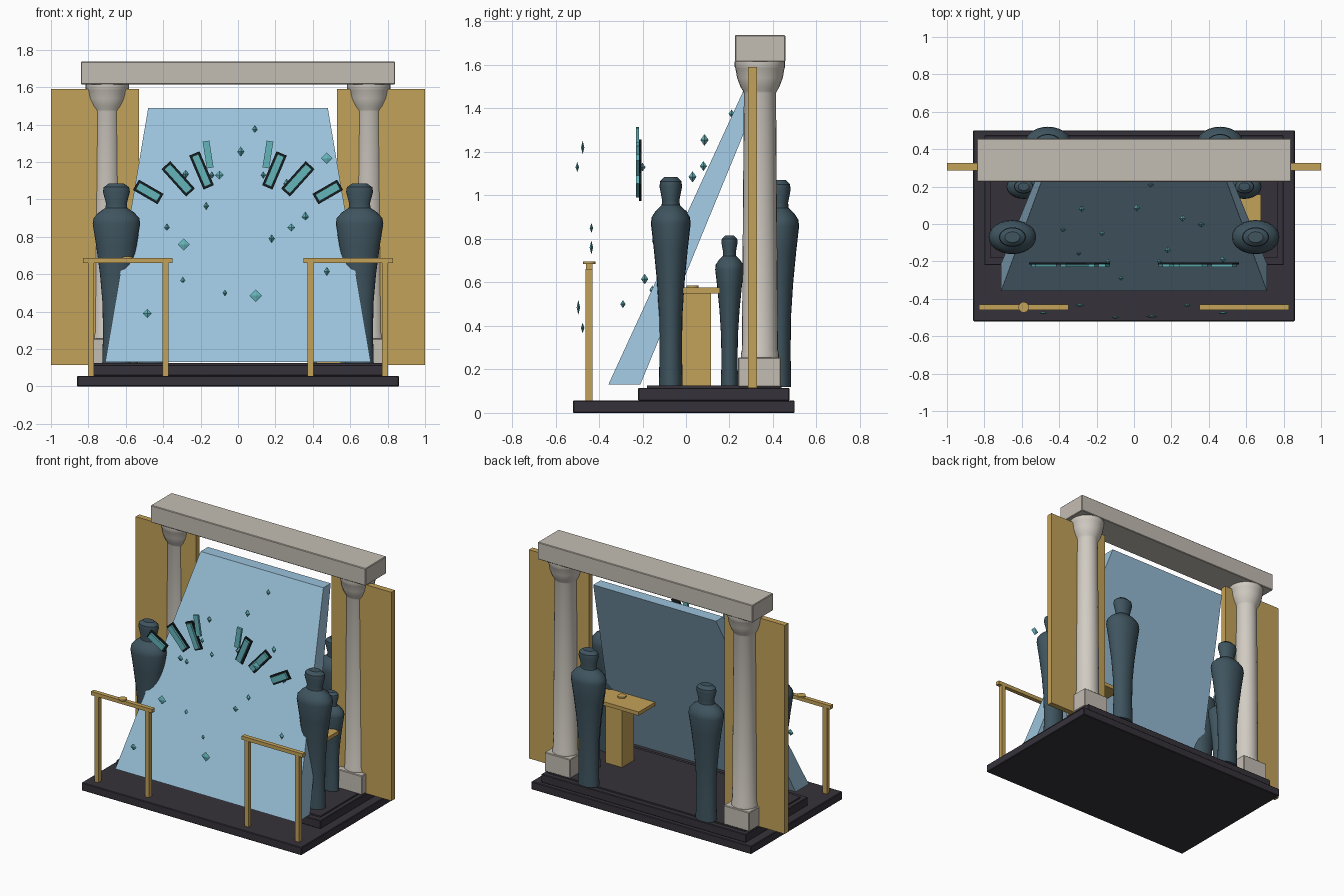
import bpy, bmesh, math
from mathutils import Matrix, Vector

if "Cube" in bpy.data.objects:
    bpy.data.objects.remove(bpy.data.objects["Cube"], do_unlink=True)


def material(name, rgb):
    m = bpy.data.materials.new(name)
    m.use_nodes = True
    m.diffuse_color = (*rgb, 1)
    m.node_tree.nodes["Principled BSDF"].inputs["Base Color"].default_value = (*rgb, 1)
    return m


STAGE = material("dark stage", (0.036, 0.032, 0.042))
GOLD = material("gold", (0.55, 0.36, 0.1))
STONE = material("grey stone", (0.55, 0.51, 0.45))
MARBLE = material("pale column stone", (0.64, 0.6, 0.54))
SHEET = material("pale blue", (0.33, 0.54, 0.71))
CLOAK = material("slate blue", (0.05, 0.09, 0.115))
TEAL = material("teal crystal", (0.13, 0.46, 0.5))
BLACK = material("black backing", (0.008, 0.012, 0.014))


def finish(name, bm, mat, smooth=False):
    bmesh.ops.recalc_face_normals(bm, faces=bm.faces)
    mesh = bpy.data.meshes.new(name)
    bm.to_mesh(mesh)
    bm.free()
    mesh.materials.append(mat)
    ob = bpy.data.objects.new(name, mesh)
    bpy.context.collection.objects.link(ob)
    if smooth:
        bpy.ops.object.select_all(action="DESELECT")
        ob.select_set(True)
        bpy.context.view_layer.objects.active = ob
        bpy.ops.object.shade_smooth_by_angle(angle=math.radians(35))
    return ob


def box(name, x, y, z, mat, bevel=0.0):
    """Box from (min, max) ranges."""
    bm = bmesh.new()
    size = [r[1] - r[0] for r in (x, y, z)]
    mid = [sum(r) / 2 for r in (x, y, z)]
    bmesh.ops.create_cube(bm, size=1, matrix=Matrix.Translation(mid) @ Matrix.Diagonal((*size, 1)))
    if bevel:
        bmesh.ops.bevel(bm, geom=bm.edges[:], offset=bevel, segments=1, affect="EDGES")
    return finish(name, bm, mat)


def lathe(name, profile, centre, mat, depth=1.0, scale=1.0, sides=24):
    """Turned solid from (radius, height) points, squashed in y by depth."""
    bm = bmesh.new()
    rings = []
    for r, z in profile:
        rings.append([bm.verts.new((centre[0] + r * scale * math.cos(a),
                                    centre[1] + r * scale * depth * math.sin(a),
                                    centre[2] + z * scale))
                      for a in (math.tau * i / sides for i in range(sides))])
    for low, high in zip(rings, rings[1:]):
        for i in range(sides):
            j = (i + 1) % sides
            bm.faces.new((low[i], low[j], high[j], high[i]))
    bm.faces.new(rings[0])
    bm.faces.new(rings[-1])
    return finish(name, bm, mat, True)


# Stepped stage
box("stage_base", (-0.86, 0.86), (-0.52, 0.5), (0, 0.056), STAGE, 0.004)
box("stage_step", (-0.8, 0.8), (-0.22, 0.475), (0.056, 0.115), STAGE, 0.004)
box("stage_floor", (-0.77, 0.77), (-0.18, 0.44), (0.115, 0.125), STAGE)

# Lintel, columns and tall side panels
box("lintel", (-0.84, 0.84), (0.225, 0.457), (1.615, 1.737), STONE, 0.004)
COLUMN = [(0.088, 0.25), (0.088, 0.27), (0.083, 0.29), (0.08, 0.7), (0.074, 1.47), (0.078, 1.48),
          (0.09, 1.5), (0.105, 1.54), (0.113, 1.585), (0.116, 1.59), (0.116, 1.616)]
for side, s in (("left", 1), ("right", -1)):
    lathe(side + "_column", COLUMN, (s * 0.7, 0.34, 0), MARBLE)
    box(side + "_plinth", (s * 0.7 - 0.1, s * 0.7 + 0.1), (0.24, 0.437), (0.12, 0.255), STONE, 0.004)
    box(side + "_panel", sorted((s * 0.53, s)), (0.286, 0.326), (0.115, 1.59), GOLD)

# Leaning tapered sheet
bm = bmesh.new()
corners = []
for z, half, front, back in ((0.13, 0.71, -0.357, -0.21), (1.49, 0.48, 0.268, 0.35)):
    corners += [bm.verts.new((x, y, z)) for x, y in
                ((-half, front), (half, front), (half, back), (-half, back))]
bmesh.ops.convex_hull(bm, input=corners)
bmesh.ops.dissolve_limit(bm, angle_limit=0.02, verts=bm.verts[:], edges=bm.edges[:])
finish("leaning_sheet", bm, SHEET)

# Cloaked figures, three on each side
FIGURE = [(0.076, 0), (0.072, 0.15), (0.074, 0.32), (0.088, 0.48), (0.108, 0.63), (0.127, 0.75),
          (0.122, 0.78), (0.095, 0.81), (0.058, 0.835), (0.056, 0.86), (0.072, 0.92),
          (0.068, 0.945), (0.04, 0.965)]
for side, s in (("left", 1), ("right", -1)):
    for name, x, y, k in (("front", 0.65, -0.07, 1), ("middle", 0.59, 0.2, 0.72), ("back", 0.46, 0.43, 0.985)):
        lathe(f"{side}_{name}_figure", FIGURE, (s * x, y, 0.12), CLOAK, 0.72, k)

# Railings at the front
for side, s in (("left", 1), ("right", -1)):
    for end, x in (("outer", 0.785), ("inner", 0.388)):
        box(f"{side}_{end}_rail_post", (s * x - 0.016, s * x + 0.016), (-0.461, -0.429), (0.05, 0.662), GOLD)
    box(side + "_rail", sorted((s * 0.35, s * 0.828)), (-0.46, -0.43), (0.66, 0.686), GOLD)
lathe("rail_disc", [(0.028, 0), (0.028, 0.01)], (-0.59, -0.445, 0.685), GOLD)

# Desk
box("desk_body", (0.42, 0.55), (-0.02, 0.115), (0.12, 0.552), GOLD)
box("desk_top", (0.26, 0.68), (-0.025, 0.157), (0.55, 0.576), GOLD)
lathe("desk_disc", [(0.028, 0), (0.028, 0.01)], (0.48, 0.03, 0.576), GOLD)


# Fan of teal bars with black backings
def bar(name, x, z, angle, length, width, y, thick, mat):
    bm = bmesh.new()
    m = (Matrix.Translation((x, y, z)) @ Matrix.Rotation(-angle, 4, "Y")
         @ Matrix.Diagonal((length, thick, width, 1)))
    bmesh.ops.create_cube(bm, size=1, matrix=m)
    finish(name, bm, mat)


FAN = [(0.48, 1.04, 30, 0.13, 0.042), (0.32, 1.11, 48, 0.175, 0.042),
       (0.195, 1.155, 67, 0.175, 0.038), (0.16, 1.24, 81, 0.145, 0.036)]
for side, s in (("left", 1), ("right", -1)):
    for i, (x, z, deg, length, width) in enumerate(FAN):
        a = math.radians(deg if s > 0 else 180 - deg)
        bar(f"{side}_fan_bar_{i}", s * x, z, a, length, width, -0.223, 0.016, TEAL)
        if i < 3:
            bar(f"{side}_fan_backing_{i}", s * x, z, a, length + 0.022, width + 0.022, -0.211, 0.012, BLACK)

# Floating crystals: x, y, z, half height
CRYSTALS = [(0.09, 0.21, 1.375, 0.02), (0.015, 0.085, 1.255, 0.027), (0.475, -0.475, 1.22, 0.03),
            (-0.28, 0.08, 1.135, 0.023), (-0.1, -0.5, 1.13, 0.023), (0.26, 0.03, 1.085, 0.026),
            (0.36, 0, 0.905, 0.027), (0.285, -0.435, 0.85, 0.022), (0.18, -0.14, 0.79, 0.024),
            (-0.17, -0.05, 0.965, 0.022), (-0.38, -0.03, 0.85, 0.02), (-0.29, -0.435, 0.76, 0.032),
            (-0.295, -0.155, 0.565, 0.02), (-0.07, -0.29, 0.5, 0.018), (0.095, -0.495, 0.485, 0.034),
            (0.475, -0.19, 0.615, 0.024), (-0.485, -0.475, 0.39, 0.024),
            (-0.14, -0.2, 1.13, 0.02), (0.135, -0.2, 1.13, 0.02)]
for i, (x, y, z, h) in enumerate(CRYSTALS):
    flat = y < -0.4  # foremost crystals are thin flakes
    w, d = (h, 0.008) if flat else (h * 0.7, h * 0.7)
    bm = bmesh.new()
    pts = [bm.verts.new(Vector((x, y, z)) + Vector(o) * k) for o, k in
           (((w, 0, 0), 1), ((w, 0, 0), -1), ((0, d, 0), 1), ((0, d, 0), -1), ((0, 0, h), 1), ((0, 0, h), -1))]
    bmesh.ops.convex_hull(bm, input=pts)
    finish(f"crystal_{i}", bm, TEAL)
